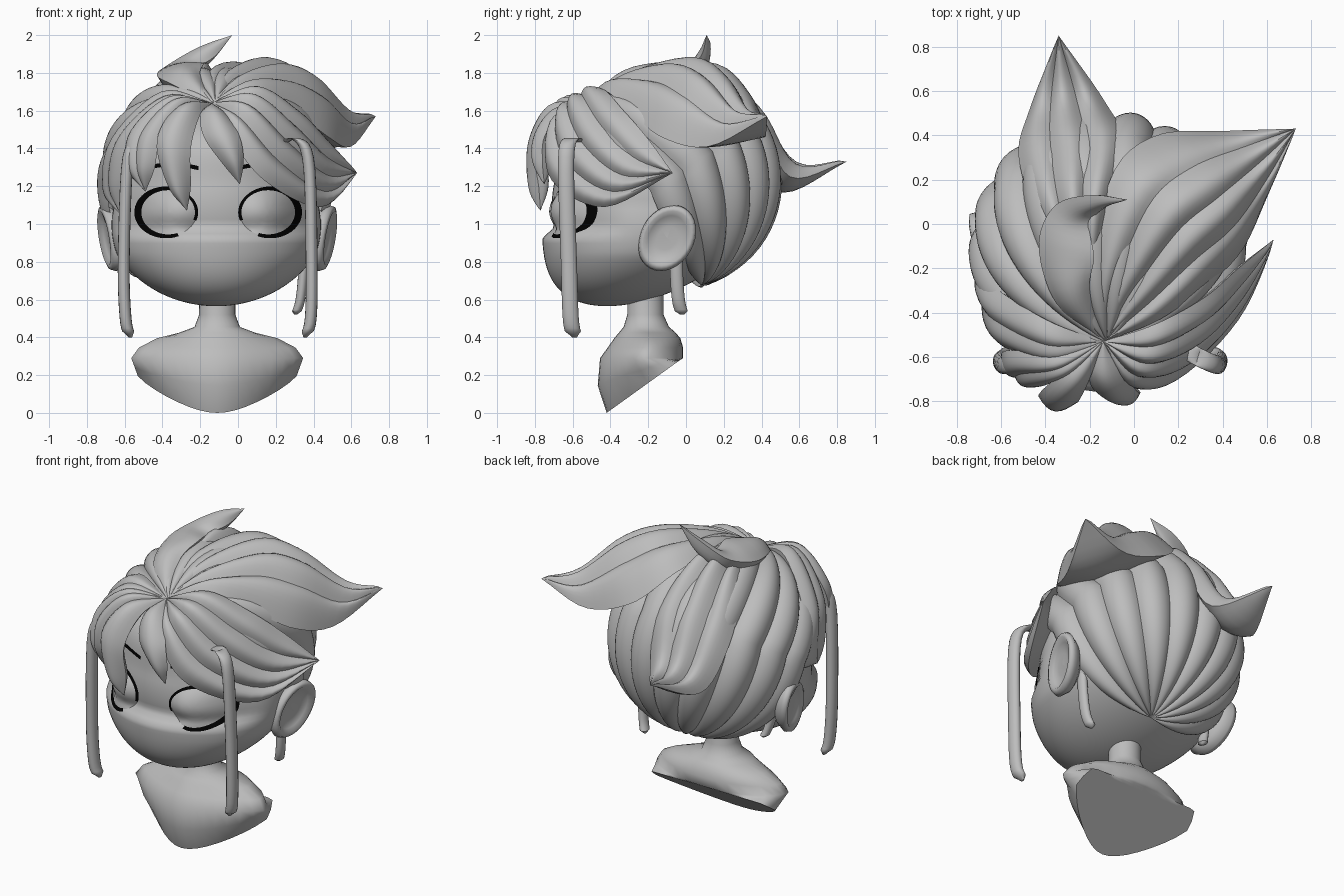
import bpy, bmesh, math
from mathutils import Vector as V
from mathutils.bvhtree import BVHTree

if "Cube" in bpy.data.objects:
    bpy.data.objects.remove(bpy.data.objects["Cube"])

def mat(name, c):
    m = bpy.data.materials.new(name)
    m.diffuse_color = (*c, 1)
    m.use_nodes = True
    m.node_tree.nodes["Principled BSDF"].inputs["Base Color"].default_value = m.diffuse_color
    return m
GREY = mat("clay_grey", (0.51, 0.51, 0.51))
BLACK = mat("black", (0.0, 0.0, 0.0))

def finish(bm, name, m=GREY, angle=35):
    bmesh.ops.remove_doubles(bm, verts=bm.verts, dist=0.0005)
    bmesh.ops.recalc_face_normals(bm, faces=bm.faces)
    me = bpy.data.meshes.new(name)
    bm.to_mesh(me)
    o = bpy.data.objects.new(name, me)
    bpy.context.collection.objects.link(o)
    me.materials.append(m)
    bpy.ops.object.select_all(action='DESELECT')
    o.select_set(True)
    bpy.context.view_layer.objects.active = o
    bpy.ops.object.shade_smooth_by_angle(angle=math.radians(angle))
    return o

def grid(rows, wrap=False):
    """Skin a list of equally long point rows."""
    bm = bmesh.new()
    vs = [[bm.verts.new(p) for p in r] for r in rows]
    n = len(rows[0])
    for a, b in zip(vs, vs[1:]):
        for i in range(n if wrap else n - 1):
            j = (i + 1) % n
            bm.faces.new((a[i], a[j], b[j], b[i]))
    return bm

def spline(pts, n=24):
    """Catmull-Rom samples through the points."""
    p = [V(q) for q in pts]
    p = [2 * p[0] - p[1]] + p + [2 * p[-1] - p[-2]]
    out = []
    for k in range(n + 1):
        u = k / n * (len(p) - 3)
        i = min(int(u), len(p) - 4)
        t = u - i
        a, b, c, d = p[i:i + 4]
        out.append(0.5 * (2 * b + (c - a) * t + (2 * a - 5 * b + 4 * c - d) * t * t
                          + (3 * b - a - 3 * c + d) * t ** 3))
    return out

CEN = V((-0.12, -0.12, 1.22))      # hair centre
P = (-0.14, -0.53, 1.64)           # point all locks radiate from

def lock(name, tip, A, B, M=None, U=None, lobes=1, h=0.02, root=P):
    """Closed leaf between edges A and B over ridge M and underside U, with scalloped lobes."""
    full = lambda c: spline([root] + c + [tip])
    if M is None:
        mids = [(V(a) + V(b)) / 2 for a, b in zip(A, B)]
        M = [m + (m - CEN).normalized() * 0.035 for m in mids]
        U = [m - (m - CEN).normalized() * 0.06 for m in mids]
    a, b, m, u = full(A), full(B), full(M), full(U)
    rows, n = [], lobes * 8
    for k in range(len(a)):
        quad = lambda mid, s: (a[k] * (2 * s - 1) * (s - 1) + mid * 4 * s * (1 - s)
                               + b[k] * s * (2 * s - 1))
        d = m[k] - u[k]
        d = d.normalized() if d.length > 1e-4 else V((0, 0, 0))
        amp = h * math.sqrt(max(0, math.sin(math.pi * k / (len(a) - 1))))
        r = [quad(m[k], i / n) + d * amp * abs(math.sin(math.pi * lobes * i / n)) for i in range(n + 1)]
        r += [quad(u[k], 1 - i / 8) for i in range(1, 8)]
        rows.append(r)
    return finish(grid(rows, True), name)

# Head: egg with jaw pushed forward and an eye-level hollow
bm = bmesh.new()
bmesh.ops.create_uvsphere(bm, u_segments=64, v_segments=64, radius=1)
smooth = lambda t: (lambda c: c * c * (3 - 2 * c))(min(1, max(0, t)))
for v in bm.verts:
    n = v.co.copy()
    z = 1.105 + 0.54 * n.z
    x = -0.115 + 0.54 * n.x * (1 + 0.12 * min(1, max(0, -2 * n.z)))
    y = -0.215 + 0.57 * n.y - 0.2 * (max(0, 0.97 - z) / 0.4) ** 1.4
    y += 0.075 * smooth((z - 0.915) / 0.08) * smooth((1.5 - z) / 0.3) * smooth(-n.y * 1.6)
    v.co = (x, y, z)
bvh = BVHTree.FromBMesh(bm)
finish(bm, "head", angle=180)

def on_face(x, z, lift):
    hit = bvh.ray_cast(V((x, -2, z)), V((0, 1, 0)))[0]
    return V((x, (hit.y if hit else -0.5) - lift, z))

# Eyes, lash rings and brows
for side, tag in ((-1, "left"), (1, "right")):
    cx, cz = -0.105 + side * 0.265, 1.062
    ring = [2 * math.pi * i / 40 for i in range(40)]
    el = lambda a, rx, rz, lift: on_face(cx + side * rx * math.cos(a), cz + rz * math.sin(a), lift)
    finish(grid([[el(a, 0.152 * r, 0.125 * r, 0.003 + 0.06 * (1 - r * r)) for a in ring]
                 for r in (1, 0.93, 0.8, 0.6, 0.4, 0.2, 0.002)], True), tag + "_eye", angle=180)
    arc = [math.radians(-110 + 310 * i / 48) for i in range(49)]
    wid = lambda a: 0.011 + 0.02 * max(0, math.cos((a + 0.05) * 0.62)) ** 1.2
    finish(grid([[el(a, 0.142, 0.117, 0.018) for a in arc],
                 [el(a, 0.148 + wid(a), 0.12 + 0.8 * wid(a), 0.009) for a in arc]]),
           tag + "_lash", BLACK)
    brow = [(0.105 + 0.28 * i / 12, 1.285 + 0.02 * math.sin(math.pi * i / 12)) for i in range(13)]
    finish(grid([[on_face(-0.105 + side * x, z + w, 0.007) for x, z in brow] for w in (0, 0.022)]),
           tag + "_brow", BLACK)

# Ears: shallow bowl with a rolled rim
for side, tag in ((-1, "left"), (1, "right")):
    rows = []
    for r, out in ((0.45, -0.06), (0.8, -0.02), (1.0, 0.03), (0.95, 0.06), (0.82, 0.068),
                   (0.68, 0.045), (0.35, 0.035), (0.002, 0.04)):
        row = []
        for i in range(32):
            a = 2 * math.pi * i / 32
            y = 0.15 * r * math.cos(a)
            z = 0.175 * r * math.sin(a)
            row.append((-0.11 + side * (0.532 + out + 0.22 * y + 0.16 * z), -0.1 + y + 0.2 * z, 0.925 + z))
        rows.append(row)
    finish(grid(rows, True), tag + "_ear", angle=180)

# Neck and bust: shoulders narrowing to a point on a slanted flat base
ang = [2 * math.pi * i / 32 for i in range(32)]
nar = lambda a: 1 - 0.42 * max(0, -math.sin(a))
rows = [[(-0.11 + rx * math.cos(a) * (1 if z > 0.41 else nar(a)), cy + ry * math.sin(a), z) for a in ang]
        for z, cy, rx, ry in (
    (0.72, -0.215, 0.095, 0.095), (0.52, -0.215, 0.096, 0.096), (0.455, -0.21, 0.12, 0.12),
    (0.425, -0.205, 0.2, 0.15), (0.395, -0.205, 0.32, 0.175), (0.345, -0.215, 0.415, 0.2),
    (0.29, -0.235, 0.455, 0.22))]
base = []
for a in ang:
    y = min(-0.04, -0.15 + 0.27 * math.sin(a))
    base.append(V((-0.11 + 0.42 * math.cos(a) * nar(a), y, 0.72 * (y + 0.42))))
rows.append([V(p) * 0.5 + q * 0.5 + V((0, -0.03 if q.y < -0.25 else 0, 0)) for p, q in zip(rows[-1], base)])
mid = sum(base, V()) / 32
rows += [base] + [[mid.lerp(q, f) for q in base] for f in (0.9, 0.5, 0.001)]
finish(grid(rows, True), "neck_and_bust", angle=70)

# Back hair: scalloped cap running from the crown point to the nape
pole = V((0, -0.7, 0.71)).normalized()
nape = V((0.1, 0.34, -0.93)).normalized()
back = V((0, 0.84, 0.54)).normalized()
LOBES, rows = 10, []
for i in range(LOBES * 10 + 1):
    s = i / (LOBES * 10)
    phi = math.radians(-100 + 198 * s)
    m = (V((math.sin(phi), 0, 0)) + back * math.cos(phi)).normalized()
    row = []
    for k in range(41):
        t = k / 20
        d = pole.slerp(m, t) if t <= 1 else m.slerp(nape, t - 1)
        g = 1 + 0.08 * abs(math.sin(math.pi * LOBES * s)) ** 0.8 * math.sin(math.pi * k / 40) ** 0.7
        row.append(CEN + V((d.x * 0.58, d.y * 0.59, d.z * 0.58)) * g)
    rows.append(row)
finish(grid(rows), "back_hair")

# Large right sweep
lock("upper_right_sweep", (0.73, 0.43, 1.57),
     [(-0.17, -0.2, 1.79), (-0.1, 0.22, 1.76), (0.1, 0.4, 1.57), (0.42, 0.42, 1.46)],
     [(0.1, -0.44, 1.71), (0.3, -0.3, 1.6), (0.48, -0.13, 1.46), (0.6, 0.12, 1.41)],
     [(0.0, -0.3, 1.77), (0.2, -0.03, 1.83), (0.38, 0.12, 1.76), (0.57, 0.28, 1.58)],
     [(0.0, -0.3, 1.62), (0.18, 0.0, 1.6), (0.36, 0.14, 1.44), (0.53, 0.26, 1.43)], 4, 0.045)
# Lower right sweep
lock("lower_right_sweep", (0.63, -0.07, 1.27),
     [(0.1, -0.45, 1.72), (0.32, -0.33, 1.6), (0.47, -0.2, 1.45)],
     [(-0.05, -0.72, 1.47), (0.14, -0.71, 1.23), (0.44, -0.43, 1.09)],
     [(0.06, -0.63, 1.63), (0.27, -0.55, 1.43), (0.47, -0.34, 1.26)],
     [(0.02, -0.55, 1.52), (0.2, -0.45, 1.37), (0.4, -0.28, 1.25)], 4, 0.035)
# Backward spike
lock("back_spike", (-0.34, 0.85, 1.33),
     [(-0.42, 0.0, 1.7), (-0.52, 0.3, 1.43), (-0.47, 0.52, 1.19)],
     [(-0.13, 0.05, 1.8), (-0.06, 0.38, 1.55), (-0.13, 0.55, 1.25)],
     [(-0.28, 0.05, 1.81), (-0.3, 0.36, 1.56), (-0.32, 0.57, 1.29)],
     [(-0.3, 0.0, 1.6), (-0.3, 0.3, 1.35), (-0.3, 0.52, 1.17)], 3, 0.05, (-0.2, -0.4, 1.68))
# Curled top tuft
lock("top_tuft", (-0.03, 0.11, 2.0),
     [(-0.35, -0.36, 1.74), (-0.43, -0.1, 1.79), (-0.36, 0.08, 1.85), (-0.2, 0.13, 1.94)],
     [(-0.2, -0.3, 1.79), (-0.18, -0.15, 1.85), (-0.2, 0.0, 1.84), (-0.12, 0.08, 1.89)],
     [(-0.28, -0.34, 1.8), (-0.31, -0.13, 1.84), (-0.29, 0.02, 1.85), (-0.17, 0.08, 1.92)],
     [(-0.28, -0.3, 1.68), (-0.31, -0.1, 1.7), (-0.27, 0.06, 1.76), (-0.16, 0.12, 1.86)], 1, 0.01)
# Fringe locks
lock("fringe_left", (-0.27, -0.77, 1.07),
     [(-0.32, -0.67, 1.62), (-0.43, -0.77, 1.44), (-0.37, -0.79, 1.2)],
     [(-0.2, -0.7, 1.58), (-0.25, -0.8, 1.4), (-0.25, -0.78, 1.2)])
lock("fringe_middle", (0.01, -0.75, 1.21),
     [(-0.2, -0.66, 1.58), (-0.18, -0.75, 1.46), (-0.09, -0.77, 1.33)],
     [(-0.06, -0.66, 1.58), (0.01, -0.75, 1.46), (0.03, -0.76, 1.33)])
lock("fringe_outer_left", (-0.49, -0.66, 1.17),
     [(-0.37, -0.58, 1.66), (-0.57, -0.57, 1.49), (-0.59, -0.61, 1.3)],
     [(-0.28, -0.67, 1.62), (-0.41, -0.73, 1.46), (-0.44, -0.72, 1.3)], lobes=2)
lock("temple_left", (-0.62, -0.45, 1.05),
     [(-0.4, -0.43, 1.69), (-0.66, -0.26, 1.43), (-0.7, -0.16, 1.17)],
     [(-0.35, -0.62, 1.62), (-0.55, -0.57, 1.46), (-0.61, -0.53, 1.25)], lobes=2)

# Thin hanging strands
def strand(name, pts, r):
    path = spline(pts)
    rows = []
    for k, c in enumerate(path):
        w = r * min(1, 0.3 + 0.35 * (len(path) - 1 - k))
        rows.append([c + V((0.85 * w * math.cos(a), 1.15 * w * math.sin(a), 0)) for a in ang[::2]])
    bm = grid(rows, True)
    bmesh.ops.holes_fill(bm, edges=bm.edges)
    finish(bm, name, angle=50)

strand("left_long_strand", [(-0.46, -0.54, 1.45), (-0.53, -0.61, 1.44), (-0.585, -0.635, 1.32),
                            (-0.605, -0.62, 0.8), (-0.595, -0.61, 0.5), (-0.57, -0.59, 0.4)], 0.037)
strand("right_long_strand", [(0.2, -0.55, 1.42), (0.31, -0.61, 1.45), (0.375, -0.635, 1.32),
                             (0.39, -0.62, 0.8), (0.385, -0.61, 0.5), (0.355, -0.59, 0.4)], 0.037)
strand("right_nape_strand", [(0.36, -0.05, 1.0), (0.345, -0.05, 0.75), (0.33, -0.04, 0.6),
                             (0.305, -0.02, 0.52)], 0.03)
strand("left_nape_strand", [(-0.58, -0.05, 1.0), (-0.575, -0.05, 0.85), (-0.56, -0.04, 0.78),
                            (-0.54, -0.02, 0.72)], 0.03)
